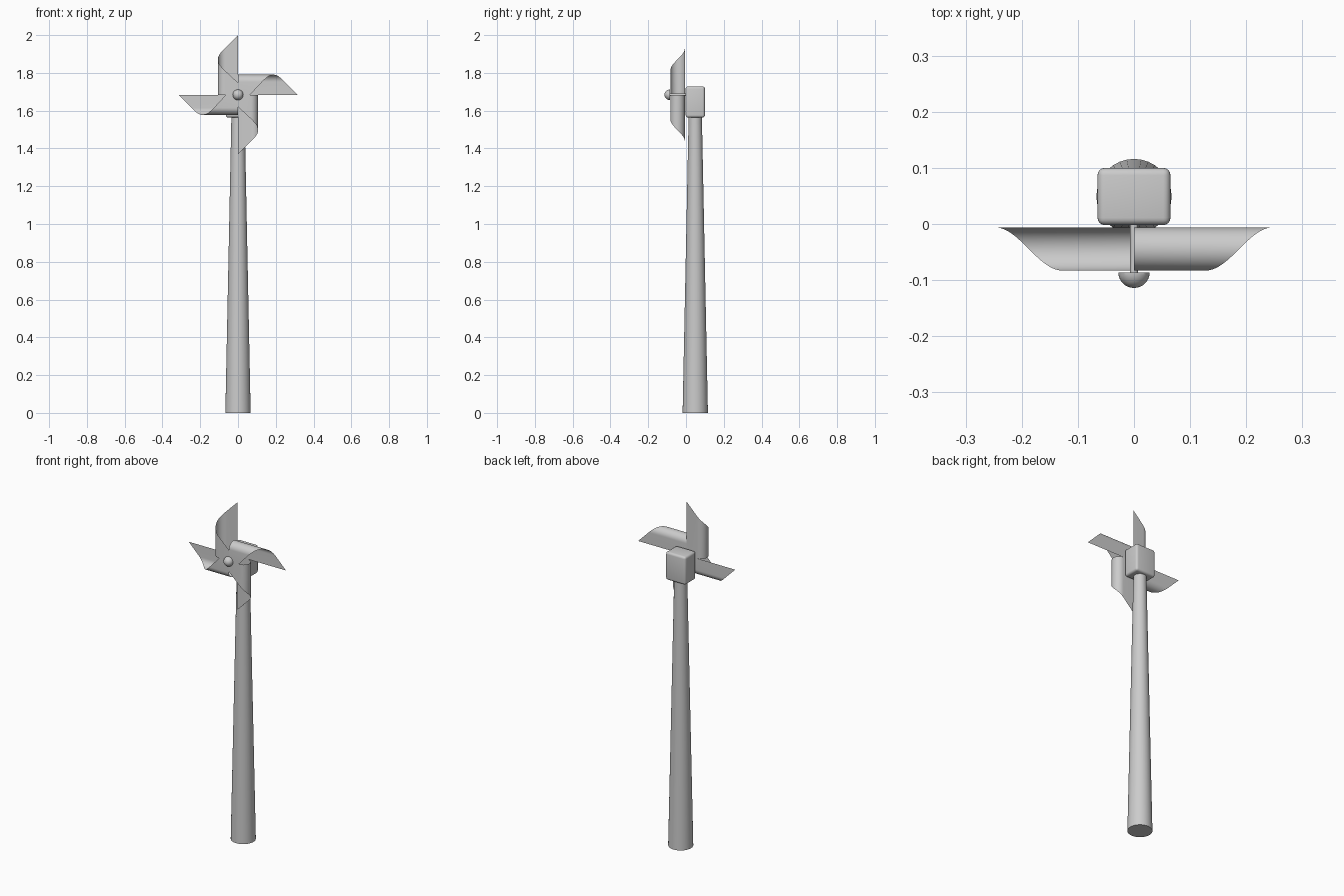
import bpy, bmesh
from math import pi, sin, cos
from mathutils import Matrix, Vector

if "Cube" in bpy.data.objects:
    bpy.data.objects.remove(bpy.data.objects["Cube"])

HUB_Z = 1.684      # height of the rotor axis
BODY_Y = 0.049     # tower and housing centre


def finish(name, bm, angle=0.6):
    me = bpy.data.meshes.new(name)
    bm.to_mesh(me)
    bm.free()
    ob = bpy.data.objects.new(name, me)
    bpy.context.collection.objects.link(ob)
    bpy.ops.object.select_all(action='DESELECT')
    ob.select_set(True)
    bpy.context.view_layer.objects.active = ob
    bpy.ops.object.shade_smooth_by_angle(angle=angle)
    return ob


def cone(name, r1, r2, depth, matrix, segments=32):
    bm = bmesh.new()
    bmesh.ops.create_cone(bm, cap_ends=True, segments=segments, radius1=r1,
                          radius2=r2, depth=depth, matrix=matrix)
    return finish(name, bm)


# Tapered tower
cone("tower", 0.067, 0.035, 1.57, Matrix.Translation((0, BODY_Y, 0.785)))

# Rounded housing on top of the tower
bm = bmesh.new()
bmesh.ops.create_cube(bm, size=1, matrix=Matrix.Translation((0, BODY_Y, 1.646))
                      @ Matrix.Diagonal((0.13, 0.102, 0.165, 1)))
bmesh.ops.bevel(bm, geom=bm.edges[:], offset=0.013, segments=4, profile=0.5,
                affect='EDGES')
finish("housing", bm)

# Axle pin from the housing through the rotor
cone("axle", 0.007, 0.007, 0.10, Matrix.Translation((0, -0.04, HUB_Z))
     @ Matrix.Rotation(pi / 2, 4, 'X'), 16)

# Half-round hub cap on the front
bm = bmesh.new()
bmesh.ops.create_uvsphere(bm, u_segments=32, v_segments=16, radius=0.028)
cut = bmesh.ops.bisect_plane(bm, geom=bm.verts[:] + bm.edges[:] + bm.faces[:],
                             plane_co=(0, 0, 0), plane_no=(0, 0, -1),
                             clear_outer=True)
bmesh.ops.holes_fill(bm, edges=[e for e in bm.edges if e.is_boundary])
bm.transform(Matrix.Translation((0, -0.086, HUB_Z))
             @ Matrix.Rotation(pi / 2, 4, 'X'))
finish("hub_cap", bm)

# Curled paper blade: flat back, half-round fold, flat front, 45 degree cut
FLAT, R, TIP, BACK = 0.068, 0.0385, 0.316, -0.006
STEPS = 20
section = [(0.0, BACK, 0.0)]                     # (length along sheet, y, z)
for i in range(STEPS + 1):
    a = pi * i / STEPS
    section.append((FLAT + R * a, BACK - R + R * cos(a), FLAT + R * sin(a)))
section.append((2 * FLAT - 0.005 + R * pi, BACK - 2 * R, 0.0))

for k, side in enumerate(("right", "upper", "left", "lower")):
    bm = bmesh.new()
    rows = [(bm.verts.new((0, y, z)), bm.verts.new((TIP - s, y, z)))
            for s, y, z in section]
    for (a, b), (c, d) in zip(rows, rows[1:]):
        bm.faces.new((a, b, d, c))
    bm.transform(Matrix.Translation((0, 0, HUB_Z))
                 @ Matrix.Rotation(-k * pi / 2, 4, 'Y'))
    finish("blade_" + side, bm)
